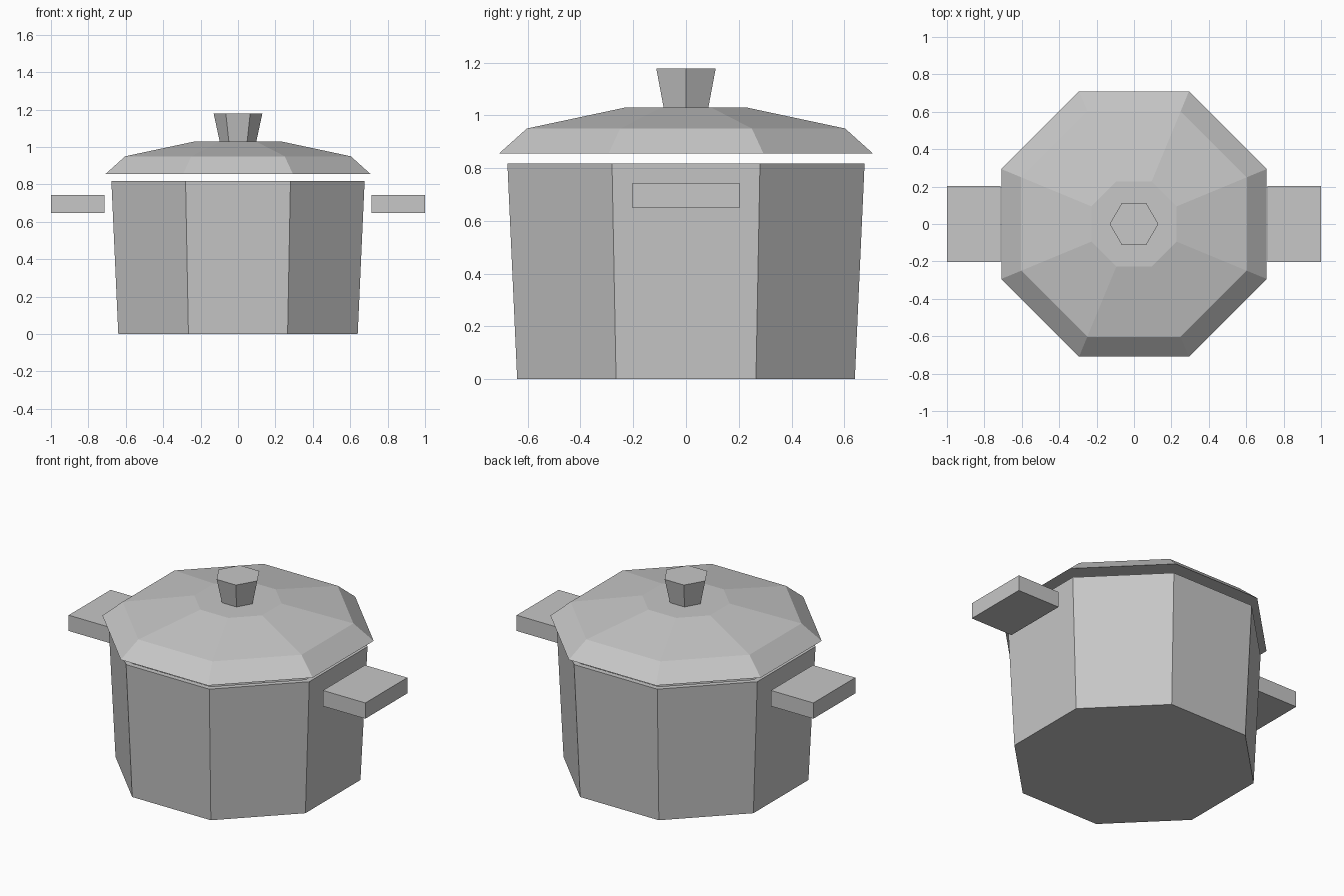
import bpy
import bmesh
from math import cos, sin, pi

default = bpy.data.objects.get("Cube")
if default:
    bpy.data.objects.remove(default, do_unlink=True)

# One plain metal colour for the whole pot
GREY = (0.57, 0.57, 0.57, 1)
metal = bpy.data.materials.new("light grey metal")
metal.use_nodes = True
metal.diffuse_color = GREY
metal.node_tree.nodes["Principled BSDF"].inputs["Base Color"].default_value = GREY


def finish(name, bm):
    bmesh.ops.recalc_face_normals(bm, faces=bm.faces)
    mesh = bpy.data.meshes.new(name)
    bm.to_mesh(mesh)
    bm.free()
    mesh.materials.append(metal)
    obj = bpy.data.objects.new(name, mesh)
    bpy.context.collection.objects.link(obj)
    return obj


def lathe(name, profile, sides, turn=0.0):
    """Closed faceted solid from (corner radius, height) rings."""
    bm = bmesh.new()
    rings = []
    for r, z in profile:
        angles = [turn + 2 * pi * i / sides for i in range(sides)]
        rings.append([bm.verts.new((r * cos(a), r * sin(a), z)) for a in angles])
    for low, high in zip(rings, rings[1:]):
        for i in range(sides):
            j = (i + 1) % sides
            bm.faces.new((low[i], low[j], high[j], high[i]))
    bm.faces.new(rings[0])
    bm.faces.new(rings[-1])
    return finish(name, bm)


def octagon(name, profile):
    """Lathe with eight sides, measured to the middle of each flat."""
    return lathe(name, [(a / cos(pi / 8), z) for a, z in profile], 8, pi / 8)


def block(name, centre, size):
    bm = bmesh.new()
    bmesh.ops.create_cube(bm, size=1)
    bmesh.ops.scale(bm, vec=size, verts=bm.verts)
    bmesh.ops.translate(bm, vec=centre, verts=bm.verts)
    return finish(name, bm)


# Pot body: outer wall, rim, inner wall and floor
octagon("pot_body", [(0.64, 0), (0.677, 0.817), (0.645, 0.817), (0.61, 0.04)])

# Lid: steep edge, shallow slope and flat centre
octagon("lid", [(0.709, 0.855), (0.603, 0.95), (0.228, 1.03)])

# Hexagonal knob, wider at the top
lathe("lid_knob", [(0.098, 1.03), (0.13, 1.178)], 6)

# Side handles
for side, x in (("left", 1), ("right", -1)):
    block(side + "_handle", (x * 0.857, 0, 0.696), (0.286, 0.404, 0.096))
